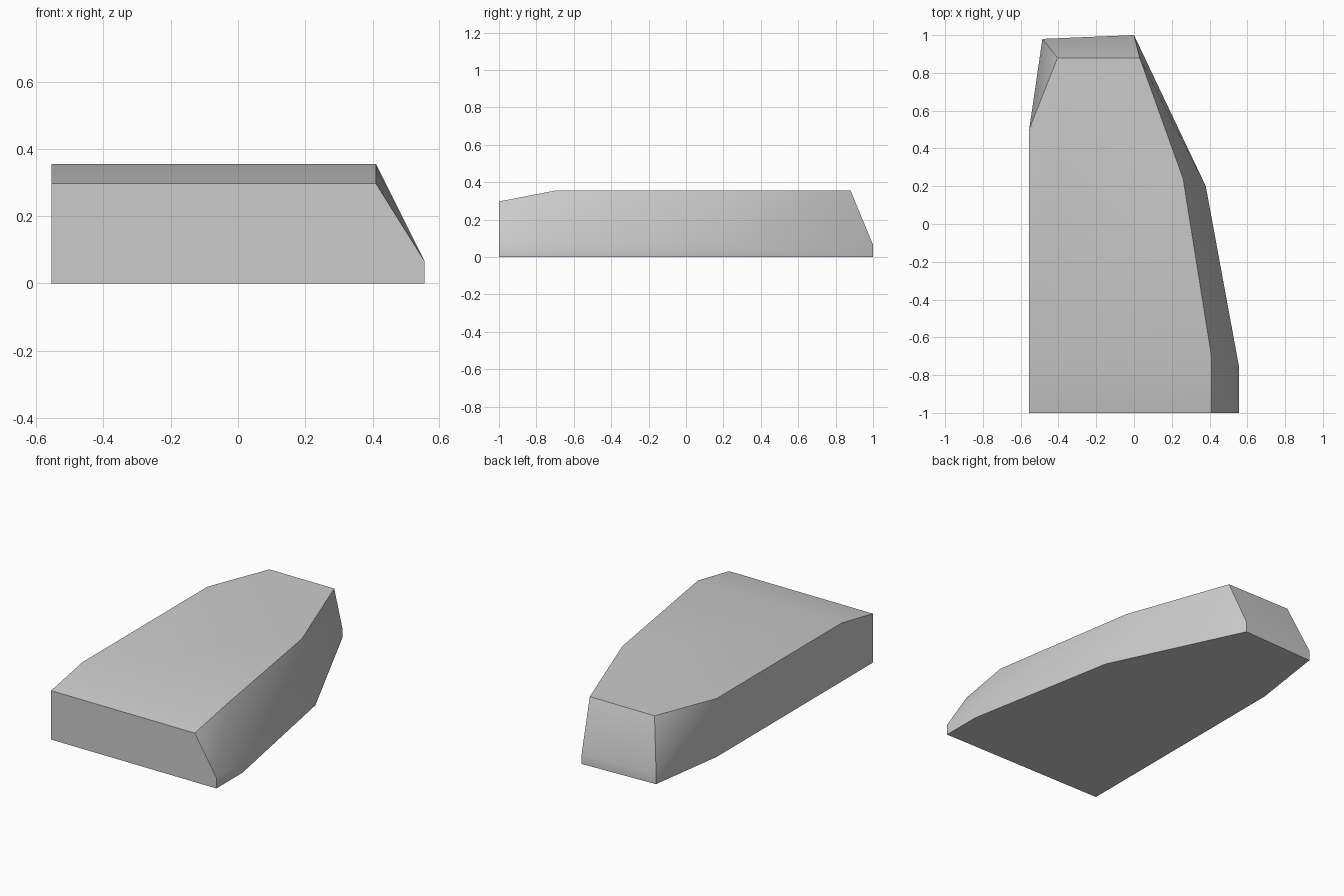
import bpy, bmesh, math

cube = bpy.data.objects.get("Cube")
if cube:
    bpy.data.objects.remove(cube, do_unlink=True)

# One plain grey material
GREY = (0.6, 0.6, 0.6, 1.0)
grey = bpy.data.materials.new("plain grey")
grey.use_nodes = True
grey.diffuse_color = GREY
grey.node_tree.nodes["Principled BSDF"].inputs["Base Color"].default_value = GREY

# Plan outlines: the foot stands upright as a low rim, the deck is set in above it
RIM, DECK, LIP = 0.065, 0.355, 0.297
foot = [(-0.555, -1), (0.555, -1), (0.555, -0.75), (0.38, 0.2),
        (0, 1), (-0.485, 0.98), (-0.555, 0.5)]
deck = [(-0.555, -0.7), (0.41, -0.7), (0.26, 0.24),
        (0.03, 0.88), (-0.405, 0.88), (-0.555, 0.5)]
front_lip = [(-0.555, -1), (0.41, -1)]

# Faceted body wrapped around the stacked outlines
bm = bmesh.new()
for outline, z in ((foot, 0), (foot, RIM), (front_lip, LIP), (deck, DECK)):
    for x, y in outline:
        bm.verts.new((x, y, z))
hull = bmesh.ops.convex_hull(bm, input=bm.verts)
spare = {v for v in hull["geom_interior"] + hull["geom_unused"]
         if isinstance(v, bmesh.types.BMVert) and not v.link_faces}
bmesh.ops.delete(bm, geom=list(spare), context="VERTS")

# Join the flat areas into single faces
bmesh.ops.dissolve_limit(bm, angle_limit=math.radians(0.5),
                         verts=bm.verts, edges=bm.edges)
bmesh.ops.recalc_face_normals(bm, faces=bm.faces)

mesh = bpy.data.meshes.new("wedge_body")
bm.to_mesh(mesh)
bm.free()
mesh.materials.append(grey)
body = bpy.data.objects.new("wedge_body", mesh)
bpy.context.collection.objects.link(body)

# Soft shading over gentle bends, crisp main edges
bpy.ops.object.select_all(action="DESELECT")
body.select_set(True)
bpy.context.view_layer.objects.active = body
bpy.ops.object.shade_smooth_by_angle(angle=math.radians(30))
